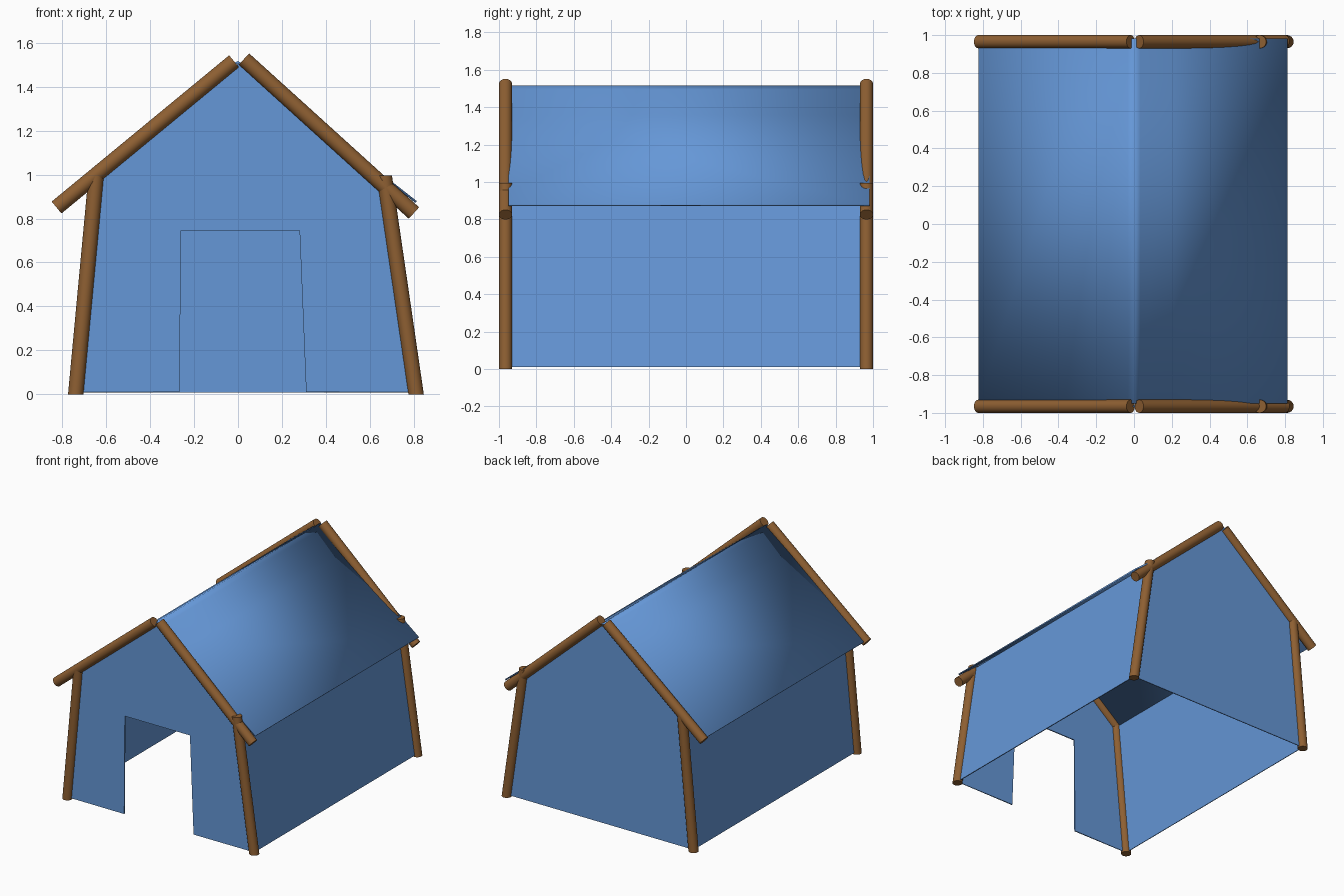
import bpy, bmesh
from mathutils import Vector, Matrix

if "Cube" in bpy.data.objects:
    bpy.data.objects.remove(bpy.data.objects["Cube"])

R = 0.035          # log radius
Y = 0.965          # y of the two log frames


def material(name, color):
    m = bpy.data.materials.new(name)
    m.diffuse_color = (*color, 1)
    m.use_nodes = True
    m.node_tree.nodes["Principled BSDF"].inputs["Base Color"].default_value = m.diffuse_color
    return m


WOOD = material("wood", (0.27, 0.115, 0.032))
CLOTH = material("blue_cloth", (0.13, 0.31, 0.68))


def add_object(name, bm, mat):
    mesh = bpy.data.meshes.new(name)
    bmesh.ops.recalc_face_normals(bm, faces=bm.faces)
    bm.to_mesh(mesh)
    bm.free()
    mesh.materials.append(mat)
    ob = bpy.data.objects.new(name, mesh)
    bpy.context.collection.objects.link(ob)
    return ob


def smooth(ob, angle):
    bpy.ops.object.select_all(action='DESELECT')
    ob.select_set(True)
    bpy.context.view_layer.objects.active = ob
    bpy.ops.object.shade_smooth_by_angle(angle=angle)


def log(name, a, b, y, flat_ends=False):
    """Log between two (x, z) points; flat_ends keeps the ends level."""
    a, b = Vector((a[0], y, a[1])), Vector((b[0], y, b[1]))
    axis = b - a
    rot = Matrix() if flat_ends else axis.to_track_quat('Z', 'Y').to_matrix().to_4x4()
    bm = bmesh.new()
    bmesh.ops.create_cone(bm, cap_ends=True, segments=24, radius1=R, radius2=R, depth=2)
    for v in bm.verts:
        ring = rot @ Vector((v.co.x, v.co.y, 0))
        v.co = ring + (b if v.co.z > 0 else a)
    smooth(add_object(name, bm, WOOD), 0.7)


# Log frames at the front and back
for end, y in (("front", -Y), ("back", Y)):
    log(end + "_left_post", (-0.738, 0), (-0.645, 0.995), y, True)
    log(end + "_right_post", (0.81, 0), (0.665, 0.995), y, True)
    log(end + "_left_rafter", (-0.825, 0.85), (-0.018, 1.515), y)
    log(end + "_right_rafter", (0.80, 0.825), (0.027, 1.525), y)

# Cloth walls: the front has a door opening, the bottom is open
outline = [(-0.738, 0.01), (-0.645, 0.99), (0, 1.505), (0.665, 0.975), (0.81, 0.01)]
door = [(0.31, 0.01), (0.28, 0.745), (-0.26, 0.745), (-0.265, 0.01)]
bm = bmesh.new()
front = [bm.verts.new((x, -Y, z)) for x, z in outline]
back = [bm.verts.new((x, Y, z)) for x, z in outline]
opening = [bm.verts.new((x, -Y, z)) for x, z in door]
bm.faces.new(front + opening)
bm.faces.new(back)
for i in (0, 3):
    bm.faces.new((front[i], front[i + 1], back[i + 1], back[i]))
walls = add_object("cloth_walls", bm, CLOTH)
mod = walls.modifiers.new("thickness", 'SOLIDIFY')
mod.thickness, mod.offset = 0.008, 0

# Cloth roof with a softly rounded ridge
profile = [(-0.82, 0.86), (-0.20, 1.366), (-0.03, 1.497), (0, 1.511),
           (0.03, 1.491), (0.20, 1.354), (0.81, 0.875)]
bm = bmesh.new()
rows = [[bm.verts.new((x, y, z)) for x, z in profile] for y in (-0.95, 0.982)]
for i in range(len(profile) - 1):
    bm.faces.new((rows[0][i], rows[0][i + 1], rows[1][i + 1], rows[1][i]))
roof = add_object("cloth_roof", bm, CLOTH)
smooth(roof, 1.0)
mod = roof.modifiers.new("thickness", 'SOLIDIFY')
mod.thickness, mod.offset = 0.01, 0
